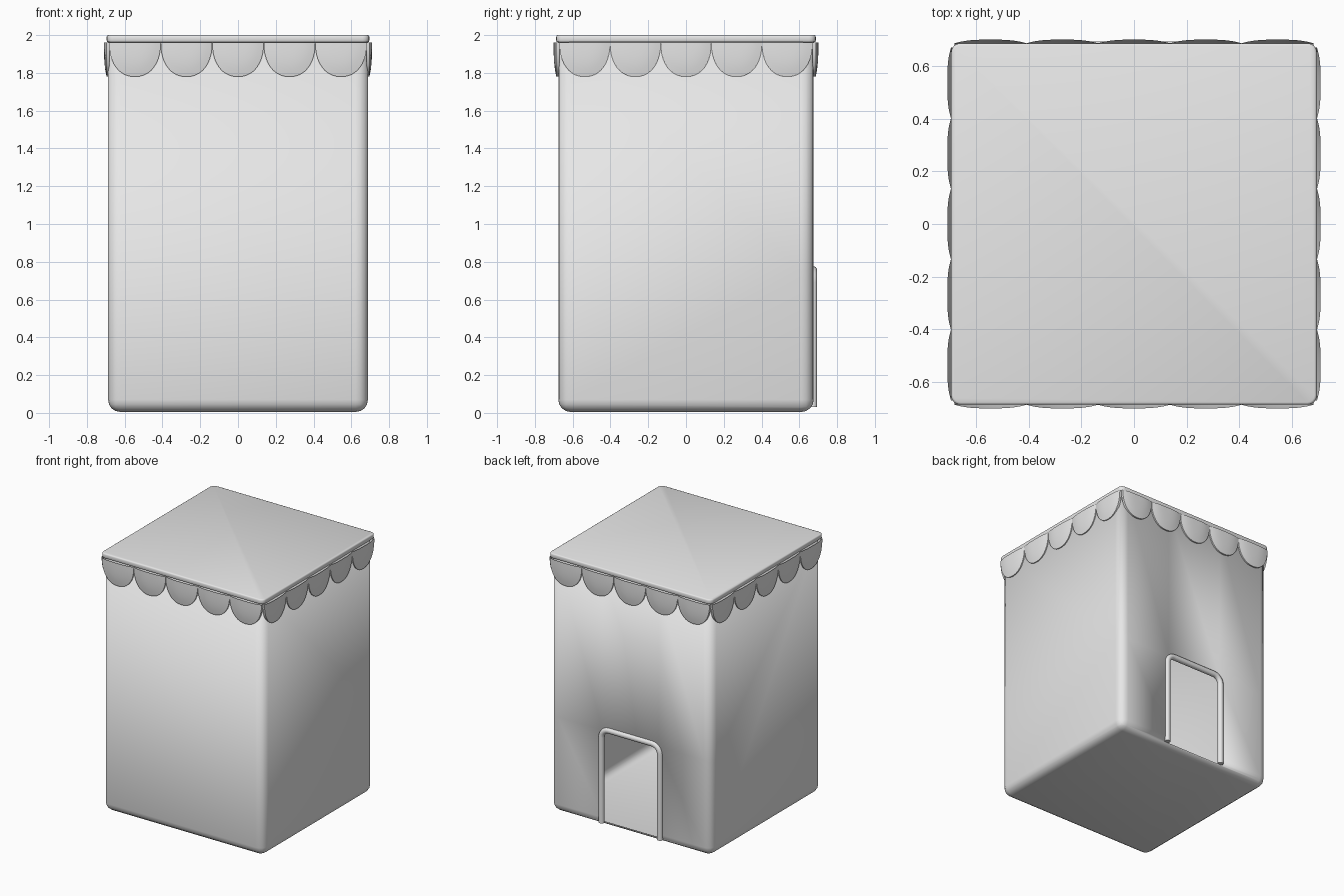
import bpy, bmesh, math
from mathutils import Matrix, Vector

cube = bpy.data.objects.get("Cube")
if cube:
    bpy.data.objects.remove(cube, do_unlink=True)

mat = bpy.data.materials.new("plain grey")
mat.use_nodes = True
GREY = (0.8, 0.8, 0.8, 1)
mat.diffuse_color = GREY
mat.node_tree.nodes["Principled BSDF"].inputs["Base Color"].default_value = GREY

HX, HY = 0.688, 0.676          # half width and half depth of the walls
DOOR, DOOR_LOW, DOOR_TOP = 0.24, 0.03, 0.745


def finish(bm, name, angle=40):
    bmesh.ops.recalc_face_normals(bm, faces=bm.faces)
    mesh = bpy.data.meshes.new(name)
    bm.to_mesh(mesh)
    bm.free()
    mesh.materials.append(mat)
    obj = bpy.data.objects.new(name, mesh)
    bpy.context.collection.objects.link(obj)
    bpy.ops.object.select_all(action='DESELECT')
    obj.select_set(True)
    bpy.context.view_layer.objects.active = obj
    bpy.ops.object.shade_smooth_by_angle(angle=math.radians(angle))
    return obj


def box(hx, hy, low, high):
    bm = bmesh.new()
    bmesh.ops.create_cube(bm, size=1, matrix=Matrix.Translation((0, 0, (low + high) / 2))
                          @ Matrix.Diagonal((2 * hx, 2 * hy, high - low, 1)))
    return bm


# Hollow body: rounded walls and floor, open under the lid
bm = box(HX, HY, 0.005, 1.97)
bmesh.ops.delete(bm, geom=[f for f in bm.faces if f.normal.z > 0.9], context='FACES_ONLY')
edges = [e for e in bm.edges if not e.is_boundary]
bmesh.ops.bevel(bm, geom=edges, offset=0.065, segments=4, profile=0.5, affect='EDGES')

# Doorway cut through the back wall
for point, normal in (((DOOR, 0, 0), (1, 0, 0)), ((-DOOR, 0, 0), (1, 0, 0)),
                      ((0, 0, DOOR_LOW), (0, 0, 1)), ((0, 0, DOOR_TOP), (0, 0, 1))):
    back = [f for f in bm.faces if f.calc_center_median().y > 0.6]
    geom = back + list({e for f in back for e in f.edges}) + list({v for f in back for v in f.verts})
    bmesh.ops.bisect_plane(bm, geom=geom, plane_co=point, plane_no=normal, dist=0.0001)
hole = []
for f in bm.faces:
    c = f.calc_center_median()
    if c.y > 0.6 and abs(c.x) < DOOR and DOOR_LOW < c.z < DOOR_TOP:
        hole.append(f)
bmesh.ops.delete(bm, geom=hole, context='FACES')
body = finish(bm, "body")
shell = body.modifiers.new("wall thickness", 'SOLIDIFY')
shell.thickness = 0.008
shell.offset = -1

# Flat lid with softened edges
bm = box(0.695, 0.687, 1.962, 2.0)
upright = [e for e in bm.edges if abs(e.verts[0].co.z - e.verts[1].co.z) > 0.01]
bmesh.ops.bevel(bm, geom=upright, offset=0.035, segments=4, profile=0.5, affect='EDGES')
rim = [e for e in bm.edges if abs(e.verts[0].co.z - e.verts[1].co.z) < 0.001]
bmesh.ops.bevel(bm, geom=rim, offset=0.009, segments=2, profile=0.5, affect='EDGES')
finish(bm, "lid", 50)


# Scalloped trim: slightly domed half-round tabs
def scallop(bm, matrix, half_width, height=0.182, steps=20, rings=5):
    def ring(r, depth):
        verts = []
        for i in range(steps + 1):
            a = math.pi * i / steps
            x = math.copysign(abs(math.cos(a)) ** 0.9, math.cos(a)) * half_width * r
            verts.append(bm.verts.new(matrix @ Vector((x, -depth, -height * r * math.sin(a) ** 0.9))))
        return verts
    loops = [ring(1, -0.006)]
    for k in range(rings):
        r = 1 - k / rings
        loops.append(ring(r, 0.011 + 0.014 * (1 - r ** 3)))
    for a, b in zip(loops, loops[1:]):
        for i in range(steps):
            bm.faces.new((a[i], a[i + 1], b[i + 1], b[i]))
    bm.faces.new(loops[-1])


for side, name in enumerate(("front", "left", "back", "right")):
    across, out = (HX, HY) if side % 2 == 0 else (HY, HX - 0.003)
    bm = bmesh.new()
    turn = Matrix.Rotation(side * math.pi / 2, 4, 'Z')
    pitch = 2 * (across - 0.006) / 5
    for n in range(-2, 3):
        scallop(bm, turn @ Matrix.Translation((n * pitch, -out, 1.962)), pitch / 2)
    finish(bm, name + "_scallops")

# Rounded tube around the doorway
half, top, radius = 0.25, 0.755, 0.065
path = [(half, DOOR_LOW)]
for k in range(13):
    a = math.pi * k / 12
    sign = 1 if k <= 6 else -1
    if k == 6:
        path += [(half - radius, top), (radius - half, top)]
    else:
        path.append((sign * (half - radius) + radius * math.cos(a), top - radius + radius * math.sin(a)))
path.append((-half, DOOR_LOW))
curve = bpy.data.curves.new("door_frame", 'CURVE')
curve.dimensions = '3D'
curve.bevel_depth = 0.022
curve.bevel_resolution = 3
curve.use_fill_caps = True
spline = curve.splines.new('POLY')
spline.points.add(len(path) - 1)
for p, (x, z) in zip(spline.points, path):
    p.co = (x, HY - 0.003, z, 1)
spline.use_smooth = True
curve.materials.append(mat)
bpy.context.collection.objects.link(bpy.data.objects.new("door_frame", curve))
